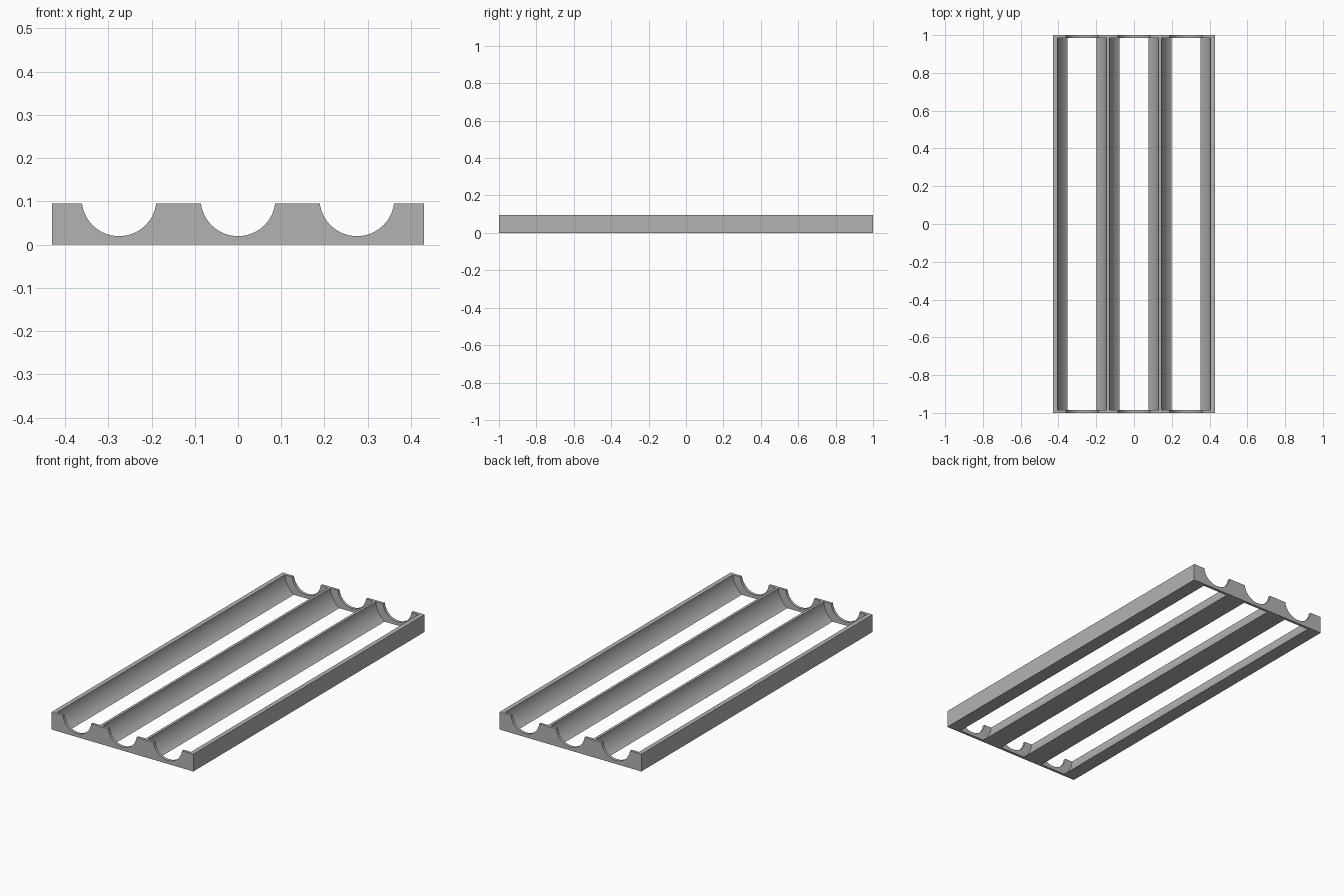
import bpy
import math

cube = bpy.data.objects.get("Cube")
if cube:
    bpy.data.objects.remove(cube, do_unlink=True)

WIDTH, LENGTH, HEIGHT = 0.86, 2.0, 0.095
END_WALL = 0.015
SPACING = 0.275
AXIS_Z = 0.106
TROUGH_R, NOTCH_R = 0.131, 0.0865

# Plain grey for the whole tray
grey = bpy.data.materials.new("plain grey")
grey.use_nodes = True
colour = (0.45, 0.45, 0.45, 1)
grey.diffuse_color = colour
grey.node_tree.nodes["Principled BSDF"].inputs["Base Color"].default_value = colour

# Solid block that the tray is cut from
bpy.ops.mesh.primitive_cube_add(size=1, location=(0, 0, HEIGHT / 2))
tray = bpy.context.object
tray.name = "trough_tray"
tray.scale = (WIDTH, LENGTH, HEIGHT)
bpy.ops.object.transform_apply(location=True, scale=True)
tray.data.materials.append(grey)


def cut_cylinder(name, x, radius, length):
    """Remove a lengthwise cylinder from the tray."""
    bpy.ops.mesh.primitive_cylinder_add(
        vertices=96, radius=radius, depth=length,
        location=(x, 0, AXIS_Z), rotation=(math.pi / 2, 0, 0))
    cutter = bpy.context.object
    cutter.name = name
    cutter.hide_render = True
    cutter.data.materials.append(grey)
    bpy.context.view_layer.objects.active = tray
    cut = tray.modifiers.new(name, "BOOLEAN")
    cut.operation = "DIFFERENCE"
    cut.solver = "EXACT"
    cut.object = cutter
    bpy.ops.object.modifier_apply(modifier=cut.name)
    bpy.data.objects.remove(cutter, do_unlink=True)


# Three open-bottomed troughs, each with a smaller notch through the end walls
for i in (-1, 0, 1):
    cut_cylinder("trough_cutter", i * SPACING, TROUGH_R, LENGTH - 2 * END_WALL)
    cut_cylinder("notch_cutter", i * SPACING, NOTCH_R, LENGTH + 0.2)

# Smooth curved walls, crisp edges
bpy.ops.object.select_all(action="DESELECT")
tray.select_set(True)
bpy.context.view_layer.objects.active = tray
bpy.ops.object.shade_smooth_by_angle(angle=math.radians(30))
